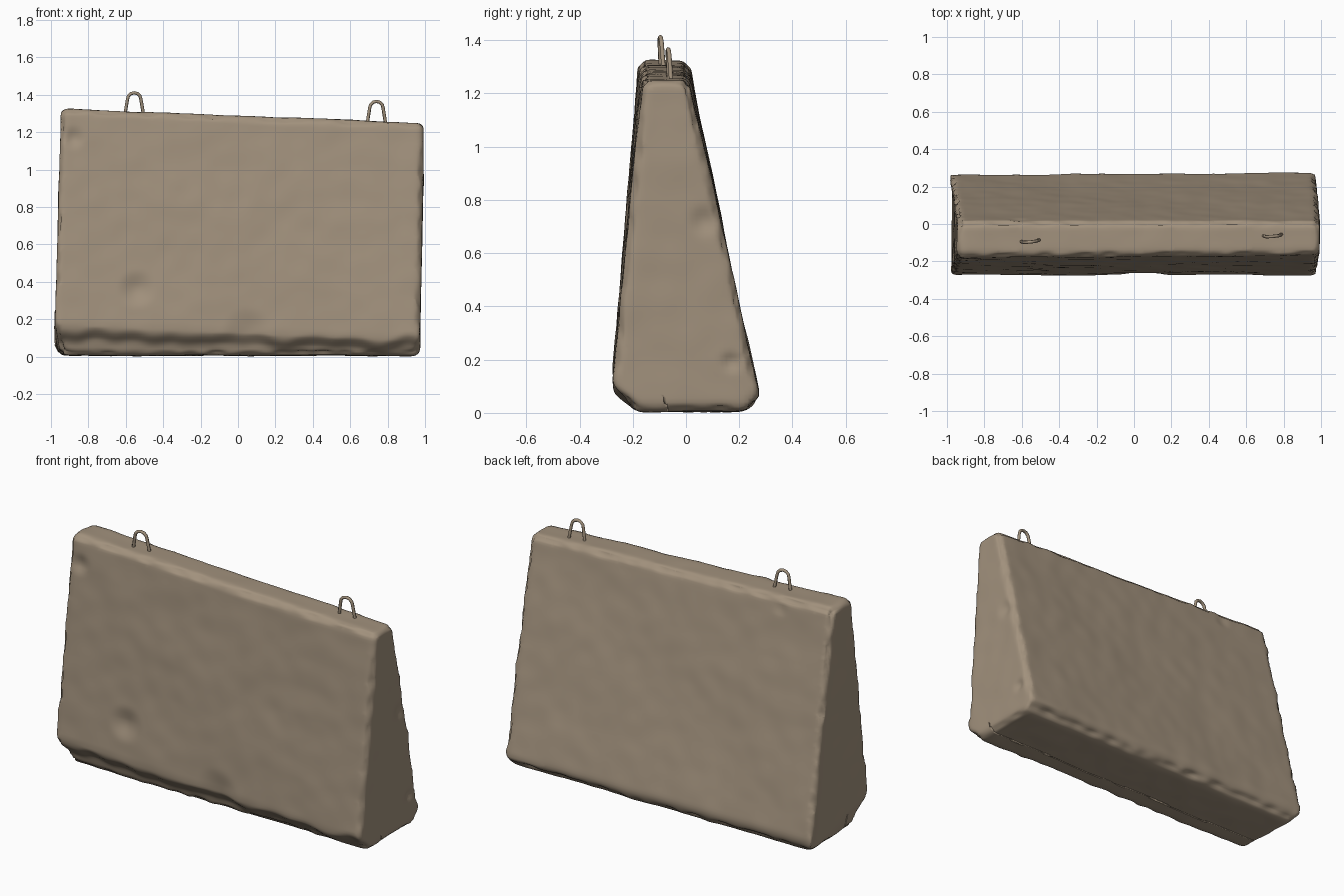
import bpy
import bmesh
import math
from mathutils import Vector, noise

cube = bpy.data.objects.get("Cube")
if cube:
    bpy.data.objects.remove(cube, do_unlink=True)


def make_material(name, color):
    mat = bpy.data.materials.new(name)
    mat.use_nodes = True
    mat.diffuse_color = color
    mat.node_tree.nodes["Principled BSDF"].inputs["Base Color"].default_value = color
    return mat


def add_object(name, data, mat):
    obj = bpy.data.objects.new(name, data)
    bpy.context.collection.objects.link(obj)
    data.materials.append(mat)
    return obj


def smooth(t):
    t = max(0.0, min(1.0, t))
    return t * t * (3 - 2 * t)


concrete = make_material("weathered concrete", (0.36, 0.285, 0.205, 1))

# Tapered block: one profile per end, from front foot round to back foot
ends = [
    [(-0.945, -0.225, 0.005), (-1.0, -0.275, 0.17), (-0.945, -0.178, 1.325),
     (-0.945, 0.012, 1.325), (-1.0, 0.268, 0.07), (-0.955, 0.225, 0.005)],
    [(0.968, -0.24, 0.005), (0.978, -0.278, 0.08), (0.997, -0.165, 1.25),
     (0.997, 0.012, 1.25), (0.978, 0.28, 0.06), (0.965, 0.225, 0.005)],
]
bm = bmesh.new()
left, right = [[bm.verts.new(p) for p in end] for end in ends]
bm.faces.new(left)
bm.faces.new(right[::-1])
for i in range(len(left)):
    j = (i + 1) % len(left)
    bm.faces.new((left[j], left[i], right[i], right[j]))
bmesh.ops.recalc_face_normals(bm, faces=bm.faces)
bmesh.ops.bevel(bm, geom=bm.edges[:], offset=0.028, segments=2,
                profile=0.5, affect='EDGES', clamp_overlap=True)
mesh = bpy.data.meshes.new("concrete_block")
bm.to_mesh(mesh)
bm.free()
block = add_object("concrete_block", mesh, concrete)

# Even out the surface so that it can be weathered
remesh = block.modifiers.new("even_surface", 'REMESH')
remesh.mode = 'VOXEL'
remesh.voxel_size = 0.016
graph = bpy.context.evaluated_depsgraph_get()
block.data = bpy.data.meshes.new_from_object(block.evaluated_get(graph))
block.modifiers.clear()
block.data.name = "concrete_block"

# Shallow waves, rough edges, a chipped front foot and small dents
dents = [(Vector((-0.54, -0.25, 0.36)), 0.11, 0.022),
         (Vector((-0.88, -0.19, 1.17)), 0.07, 0.018),
         (Vector((0.99, 0.17, 0.19)), 0.05, 0.02),
         (Vector((0.99, 0.07, 0.72)), 0.07, 0.015),
         (Vector((0.05, -0.27, 0.13)), 0.14, 0.02),
         (Vector((-0.62, 0.0, 1.25)), 0.06, 0.012)]
moves = []
for v in block.data.vertices:
    p, n = v.co.copy(), v.normal.copy()
    edge = 1 - max(abs(c) for c in n)
    wave = noise.noise(p * 3) * 0.005 + noise.noise(p * 9) * 0.003
    rough = (noise.noise(p * 11) - 0.3) * 0.035 * smooth(edge * 3.5 - 0.25)
    p += n * (wave + rough)
    limit = 0.12 - 0.025 * p.x + noise.noise(Vector((p.x * 6, 4, 0))) * 0.05
    if p.y < -0.1:
        p.y += 0.04 * smooth((limit - p.z) / 0.07)
    for center, radius, depth in dents:
        p -= n * depth * smooth(1 - (p - center).length / radius)
    p.z = max(p.z, 0.0)
    moves.append(p)
for v, p in zip(block.data.vertices, moves):
    v.co = p
relax = block.modifiers.new("worn_finish", 'SMOOTH')
relax.factor = 0.5
relax.iterations = 2
for poly in block.data.polygons:
    poly.use_smooth = True


# Lifting loops: bent rods sunk into the top
def lifting_loop(name, x, y, base, height, slant):
    curve = bpy.data.curves.new(name, 'CURVE')
    curve.dimensions = '3D'
    curve.bevel_depth = 0.009
    curve.bevel_resolution = 1
    curve.use_fill_caps = True
    spline = curve.splines.new('POLY')
    arc = [(0.036 * math.cos(a), height - 0.045 + 0.036 * math.sin(a))
           for a in [math.pi * (1 - k / 6) for k in range(7)]]
    path = [(-0.052, -0.03)] + arc + [(0.052, -0.03)]
    spline.points.add(len(path) - 1)
    for point, (dx, dz) in zip(spline.points, path):
        point.co = (x + dx, y + dx * slant - dz * 0.06, base + dz, 1)
    return add_object(name, curve, concrete)


lifting_loop("right_lifting_loop", -0.555, -0.09, 1.31, 0.11, 0.1)
lifting_loop("left_lifting_loop", 0.74, -0.06, 1.257, 0.117, 0.08)
